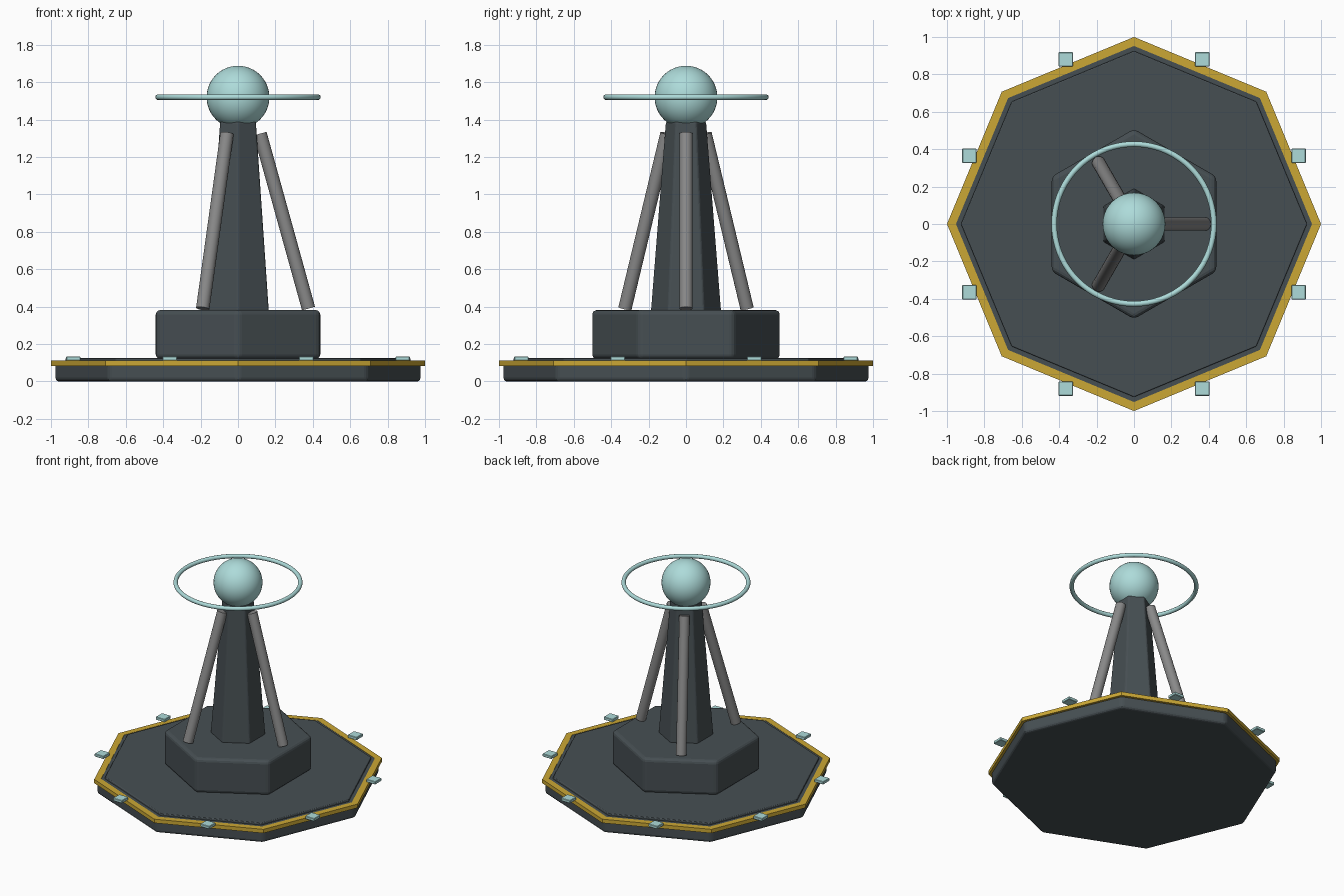
import bpy, math
from mathutils import Vector

if "Cube" in bpy.data.objects:
    bpy.data.objects.remove(bpy.data.objects["Cube"])


def material(name, rgb):
    m = bpy.data.materials.new(name)
    m.diffuse_color = (*rgb, 1)
    m.use_nodes = True
    m.node_tree.nodes["Principled BSDF"].inputs["Base Color"].default_value = m.diffuse_color
    return m


SLATE = material("dark_slate", (0.062, 0.078, 0.086))
GOLD = material("gold", (0.60, 0.39, 0.035))
STEEL = material("grey_steel", (0.25, 0.25, 0.25))
AQUA = material("pale_aqua", (0.42, 0.71, 0.70))


def finish(name, mat, bevel=0.0, smooth=None, segments=3):
    ob = bpy.context.object
    ob.name = name
    ob.data.materials.append(mat)
    if smooth:
        bpy.ops.object.shade_smooth_by_angle(angle=math.radians(smooth))
    if bevel:
        mod = ob.modifiers.new("bevel", "BEVEL")
        mod.width, mod.segments = bevel, segments
        mod.limit_method = "ANGLE"
        mod.angle_limit = math.radians(25)
    return ob


def prism(name, mat, sides, r1, r2, z0, z1, turn, bevel=0.0):
    """Upright prism with its first corner at the given angle."""
    verts = [(r * math.cos(turn + math.tau * i / sides),
              r * math.sin(turn + math.tau * i / sides), z)
             for r, z in ((r1, z0), (r2, z1)) for i in range(sides)]
    faces = [(i, (i + 1) % sides, (i + 1) % sides + sides, i + sides)
             for i in range(sides)]
    faces += [tuple(reversed(range(sides))), tuple(range(sides, 2 * sides))]
    me = bpy.data.meshes.new(name)
    me.from_pydata(verts, [], faces)
    ob = bpy.data.objects.new(name, me)
    bpy.context.collection.objects.link(ob)
    bpy.context.view_layer.objects.active = ob
    return finish(name, mat, bevel)


# Octagonal platform, with a slightly raised deck
prism("platform", SLATE, 8, 0.98, 0.98, 0.0, 0.11, 0, 0.02)
prism("deck", SLATE, 8, 0.925, 0.925, 0.10, 0.125, 0, 0.006)

# Gold band around the platform: a rectangular section swept round the octagon
section = [(0.952, 0.083), (1.0, 0.083), (1.0, 0.112), (0.952, 0.112)]
verts = [(r * math.cos(i * math.pi / 4), r * math.sin(i * math.pi / 4), z)
         for i in range(8) for r, z in section]
faces = [(4 * i + j, 4 * ((i + 1) % 8) + j,
          4 * ((i + 1) % 8) + (j + 1) % 4, 4 * i + (j + 1) % 4)
         for i in range(8) for j in range(4)]
mesh = bpy.data.meshes.new("gold_band")
mesh.from_pydata(verts, [], faces)
band = bpy.data.objects.new("gold_band", mesh)
bpy.context.collection.objects.link(band)
mesh.materials.append(GOLD)
mesh.update()

# Small lamps in the middle of each platform edge
for i in range(8):
    a = math.radians(22.5 + 45 * i)
    bpy.ops.mesh.primitive_cube_add(
        size=1, location=(0.953 * math.cos(a), 0.953 * math.sin(a), 0.122))
    bpy.context.object.scale = (0.076, 0.076, 0.022)
    bpy.ops.object.transform_apply(location=False, rotation=False, scale=True)
    finish(f"edge_lamp_{i + 1}", AQUA, 0.003, segments=1)

# Hexagonal plinth and tapering column
prism("plinth", SLATE, 6, 0.508, 0.508, 0.12, 0.382, math.pi / 2, 0.025)
prism("column", SLATE, 6, 0.19, 0.11, 0.375, 1.39, math.pi / 2, 0.01)

# Three leaning struts
for i in range(3):
    a = math.tau * i / 3
    out = Vector((math.cos(a), math.sin(a), 0))
    low = out * 0.377 + Vector((0, 0, 0.39))
    high = out * 0.118 + Vector((0, 0, 1.325))
    bpy.ops.mesh.primitive_cylinder_add(
        vertices=20, radius=0.036, depth=(high - low).length,
        location=(low + high) / 2,
        rotation=(high - low).to_track_quat("Z", "Y").to_euler())
    finish(f"strut_{i + 1}", STEEL, smooth=40)

# Globe and the ring around it
bpy.ops.mesh.primitive_uv_sphere_add(
    segments=40, ring_count=24, radius=0.168, location=(0, 0, 1.52))
finish("globe", AQUA, smooth=60)
bpy.ops.mesh.primitive_torus_add(
    major_segments=72, minor_segments=12, major_radius=0.427,
    minor_radius=0.015, location=(0, 0, 1.52))
finish("ring", AQUA, smooth=60)
